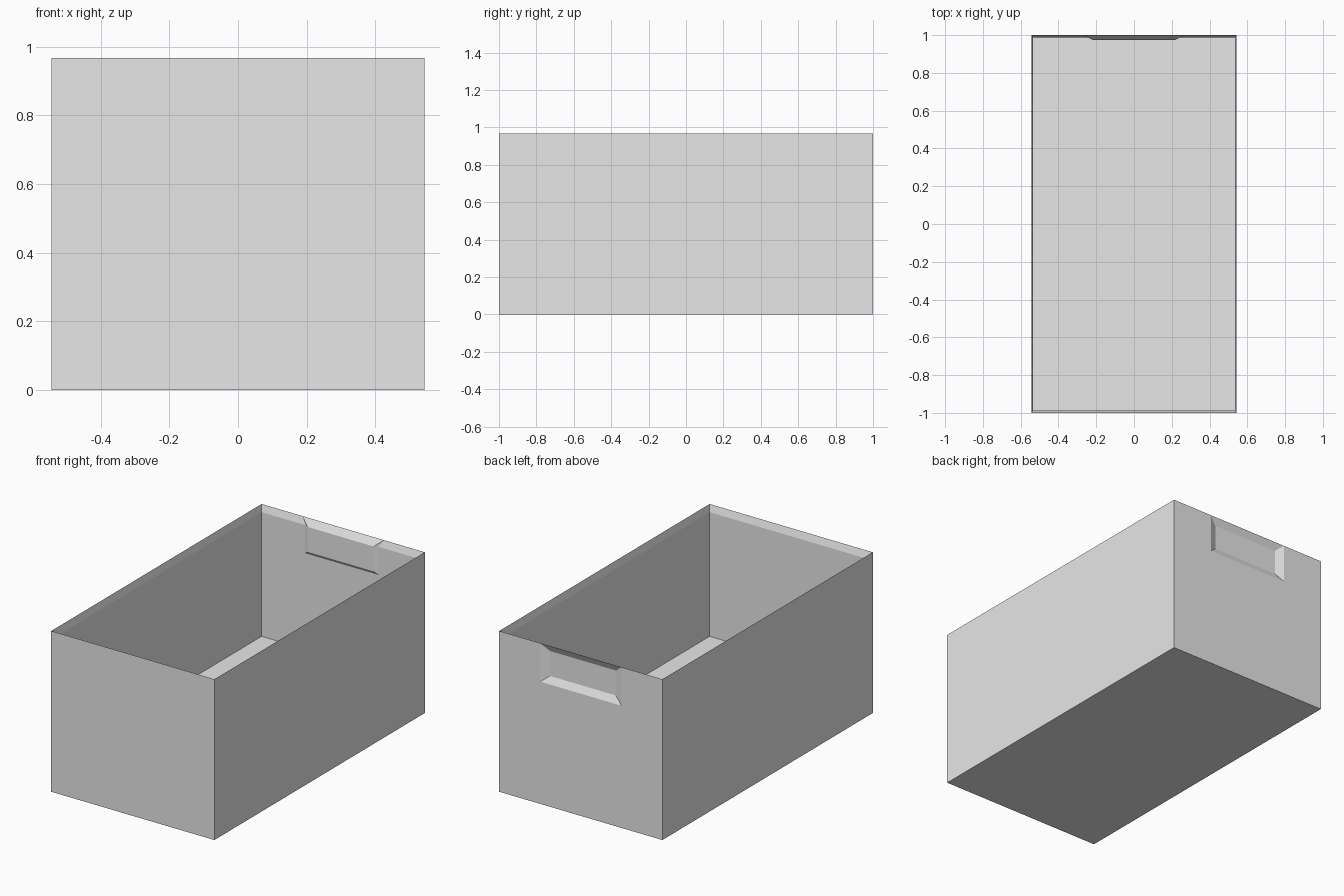
import bpy, bmesh

cube = bpy.data.objects.get("Cube")
if cube:
    bpy.data.objects.remove(cube, do_unlink=True)

# Overall box, inner cavity and sloped rim
OX, OY, TOP = 0.543, 1.0, 0.967
IX, IY, FLOOR = 0.534, 0.987, 0.178
RIM = 0.925

# Recessed grip in the back wall: opening, panel and depth
GX, GZ = 0.27, 0.735
PX, PZ0, PZ1 = 0.22, 0.775, 0.925
OUT_Y, IN_Y = 0.979, 0.975

bm = bmesh.new()


def face(*points):
    bm.faces.new([bm.verts.new(p) for p in points])


def both_sides(*points):
    """One face on the left and its mirror on the right."""
    face(*points)
    face(*[(-x, y, z) for x, y, z in reversed(points)])


def across(*points):
    """One face spanning the centre line, from its left half outline."""
    face(*points, *[(-x, y, z) for x, y, z in reversed(points)])


# Outer shell
across((OX, -OY, 0), (OX, OY, 0))
across((OX, -OY, 0), (OX, -OY, TOP))
both_sides((OX, -OY, 0), (OX, OY, 0), (OX, OY, TOP), (OX, -OY, TOP))
across((GX, OY, GZ), (GX, OY, TOP), (OX, OY, TOP), (OX, OY, 0))

# Sloped inner rim
both_sides((OX, -OY, TOP), (OX, OY, TOP), (IX, IY, RIM), (IX, -IY, RIM))
across((OX, -OY, TOP), (IX, -IY, RIM))

# Point where the grip bulge meets the inner back wall
t = (OY - IY) / (OY - IN_Y)
HX = GX + (PX - GX) * t
HZ = GZ + (PZ0 - GZ) * t
both_sides((OX, OY, TOP), (GX, OY, TOP), (HX, IY, RIM), (IX, IY, RIM))

# Inner walls and floor
both_sides((IX, -IY, FLOOR), (IX, IY, FLOOR), (IX, IY, RIM), (IX, -IY, RIM))
across((IX, -IY, FLOOR), (IX, -IY, RIM))
across((IX, -IY, FLOOR), (IX, IY, FLOOR))
across((HX, IY, HZ), (HX, IY, RIM), (IX, IY, RIM), (IX, IY, FLOOR))

# Grip recess on the outside
across((PX, OUT_Y, PZ0), (PX, OUT_Y, PZ1))
across((GX, OY, TOP), (PX, OUT_Y, PZ1))
across((GX, OY, GZ), (PX, OUT_Y, PZ0))
both_sides((GX, OY, GZ), (GX, OY, TOP), (PX, OUT_Y, PZ1), (PX, OUT_Y, PZ0))

# Grip bulge on the inside
across((PX, IN_Y, PZ0), (PX, IN_Y, PZ1))
across((GX, OY, TOP), (PX, IN_Y, PZ1))
across((HX, IY, HZ), (PX, IN_Y, PZ0))
both_sides((GX, OY, TOP), (HX, IY, RIM), (HX, IY, HZ),
           (PX, IN_Y, PZ0), (PX, IN_Y, PZ1))

bmesh.ops.remove_doubles(bm, verts=bm.verts, dist=0.0005)
bmesh.ops.recalc_face_normals(bm, faces=bm.faces)

mesh = bpy.data.meshes.new("open_bin")
bm.to_mesh(mesh)
bm.free()
open_bin = bpy.data.objects.new("open_bin", mesh)
bpy.context.collection.objects.link(open_bin)

# Single plain grey
grey = bpy.data.materials.new("light_grey")
grey.use_nodes = True
colour = (0.8, 0.8, 0.8, 1)
grey.diffuse_color = colour
grey.node_tree.nodes["Principled BSDF"].inputs["Base Color"].default_value = colour
mesh.materials.append(grey)
